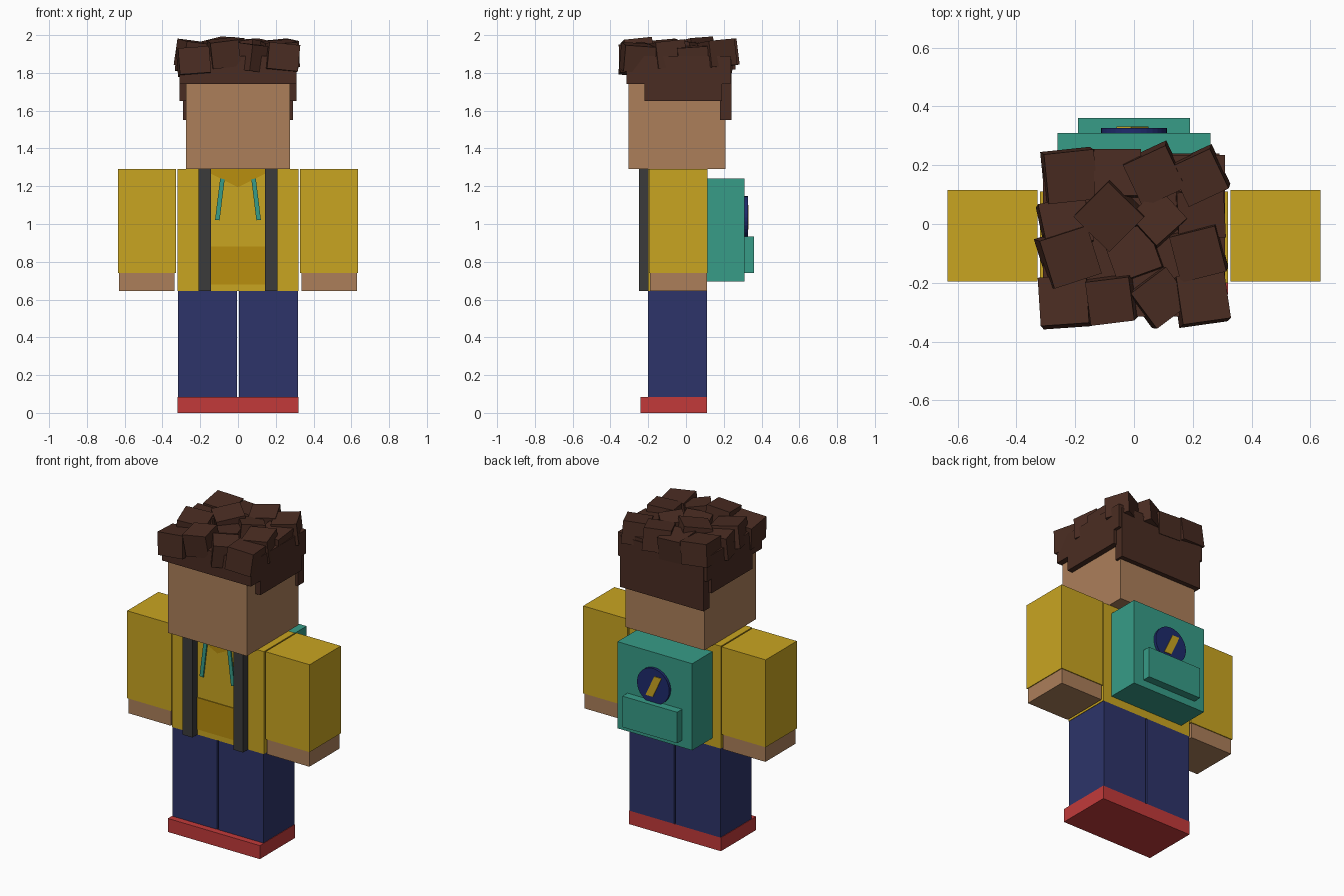
import bpy
import math

cube = bpy.data.objects.get("Cube")
if cube:
    bpy.data.objects.remove(cube, do_unlink=True)


def material(name, hex_code):
    """Flat material from an sRGB hex code, stored as linear values."""
    def linear(v):
        return v / 12.92 if v <= 0.04045 else ((v + 0.055) / 1.055) ** 2.4
    rgb = [linear(int(hex_code[i:i + 2], 16) / 255) for i in (0, 2, 4)]
    mat = bpy.data.materials.new(name)
    mat.use_nodes = True
    mat.diffuse_color = (*rgb, 1)
    node = mat.node_tree.nodes["Principled BSDF"]
    node.inputs["Base Color"].default_value = (*rgb, 1)
    node.inputs["Roughness"].default_value = 0.9
    return mat


yellow = material("hoodie yellow", "C9A521")
ochre = material("dark yellow", "B88E0E")
skin = material("skin tan", "AC7F5A")
blue = material("trouser blue", "2D346A")
red = material("shoe red", "C23A3A")
teal = material("backpack teal", "379C87")
charcoal = material("strap charcoal", "3B3B3B")
brown = material("hair brown", "4A2C22")
navy = material("badge navy", "1E2A6C")


def box(name, mat, x, y, z, turn=(0, 0, 0)):
    """Box spanning the given (low, high) ranges, turned about its centre."""
    spans = (x, y, z)
    bpy.ops.mesh.primitive_cube_add(
        size=1, location=[(a + b) / 2 for a, b in spans],
        rotation=[math.radians(t) for t in turn])
    ob = bpy.context.object
    ob.name = name
    ob.scale = [b - a for a, b in spans]
    ob.data.materials.append(mat)
    return ob


def plate(name, mat, outline, y, thickness):
    """Thin plate facing the front, from an (x, z) outline."""
    n = len(outline)
    verts = [(x, y + d, z) for d in (0, thickness) for x, z in outline]
    faces = [list(range(n)), list(range(2 * n - 1, n - 1, -1))]
    faces += [(i, i + n, (i + 1) % n + n, (i + 1) % n) for i in range(n)]
    mesh = bpy.data.meshes.new(name)
    mesh.from_pydata(verts, [], faces)
    mesh.materials.append(mat)
    ob = bpy.data.objects.new(name, mesh)
    bpy.context.collection.objects.link(ob)
    return ob


# Body
box("shoes", red, (-0.32, 0.32), (-0.24, 0.11), (0, 0.085))
box("torso", yellow, (-0.32, 0.32), (-0.2, 0.11), (0.645, 1.29))
box("head", skin, (-0.275, 0.275), (-0.305, 0.21), (1.29, 1.8))

# Mirrored parts
for side, s in (("left", 1), ("right", -1)):
    def span(a, b):
        return tuple(sorted((a * s, b * s)))
    box(side + "_leg", blue, span(0.005, 0.317), (-0.2, 0.11), (0.085, 0.645))
    box(side + "_sleeve", yellow, span(0.328, 0.635), (-0.195, 0.115), (0.74, 1.29))
    box(side + "_hand", skin, span(0.335, 0.63), (-0.19, 0.11), (0.645, 0.74))
    box(side + "_strap", charcoal, span(0.143, 0.21), (-0.25, -0.198), (0.645, 1.29))
    box(side + "_drawstring", teal, span(0.084, 0.108), (-0.209, -0.2),
        (1.02, 1.24), (0, -7 * s, 0))
    box(side + "_side_hair", brown, span(0.27, 0.31), (-0.22, 0.19), (1.65, 1.85))

# Hoodie details
box("front_pocket", ochre, (-0.18, 0.18), (-0.205, -0.199), (0.68, 0.88))
plate("collar", ochre, [(-0.19, 1.29), (0, 1.195), (0.19, 1.29)], -0.205, 0.006)

# Backpack with round badge
box("backpack", teal, (-0.26, 0.26), (0.11, 0.31), (0.695, 1.24))
box("backpack_pocket", teal, (-0.19, 0.19), (0.31, 0.36), (0.74, 0.935))
bpy.ops.mesh.primitive_cylinder_add(
    vertices=32, radius=0.112, depth=0.02, location=(0, 0.317, 1.035),
    rotation=(math.pi / 2, 0, 0))
badge = bpy.context.object
badge.name = "badge"
badge.data.materials.append(navy)
plate("badge_emblem", yellow,
      [(-0.06, 1.1), (-0.01, 1.1), (0.05, 0.97), (0.0, 0.97)], 0.326, 0.005)

# Hair cap and back panel
box("hair_cap", brown, (-0.31, 0.31), (-0.315, 0.235), (1.74, 1.89))
box("back_hair", brown, (-0.29, 0.29), (0.18, 0.24), (1.55, 1.87))

# Tousled hair blocks: x, y, z centre, width, then tilt x, tilt y, turn z
tufts = [
    (-0.22, 0.165, 1.89, 0.17, 4, 5, 6),
    (-0.06, 0.17, 1.88, 0.16, -5, 3, 0),
    (0.07, 0.17, 1.90, 0.16, 6, -4, 25),
    (0.225, 0.165, 1.90, 0.15, 5, -5, 25),
    (-0.235, 0.0, 1.88, 0.16, -4, 4, 12),
    (-0.08, 0.035, 1.905, 0.17, 3, -10, 45),
    (0.08, 0.015, 1.895, 0.14, -5, 6, 42),
    (0.225, 0.035, 1.87, 0.16, 4, 3, 3),
    (-0.225, -0.11, 1.895, 0.17, 5, 7, 18),
    (0.0, -0.1, 1.87, 0.16, -4, -4, 20),
    (0.22, -0.095, 1.895, 0.16, 6, -4, 14),
    (-0.235, -0.265, 1.86, 0.165, -5, -4, 4),
    (-0.075, -0.255, 1.905, 0.15, 6, -7, 7),
    (0.085, -0.25, 1.88, 0.15, 5, 5, 37),
    (0.23, -0.255, 1.88, 0.165, -4, 6, 8),
]
for i, (x, y, z, w, *turn) in enumerate(tufts):
    h = w / 2
    box(f"hair_tuft_{i + 1}", brown, (x - h, x + h), (y - h, y + h),
        (z - 0.07, z + 0.07), turn)
